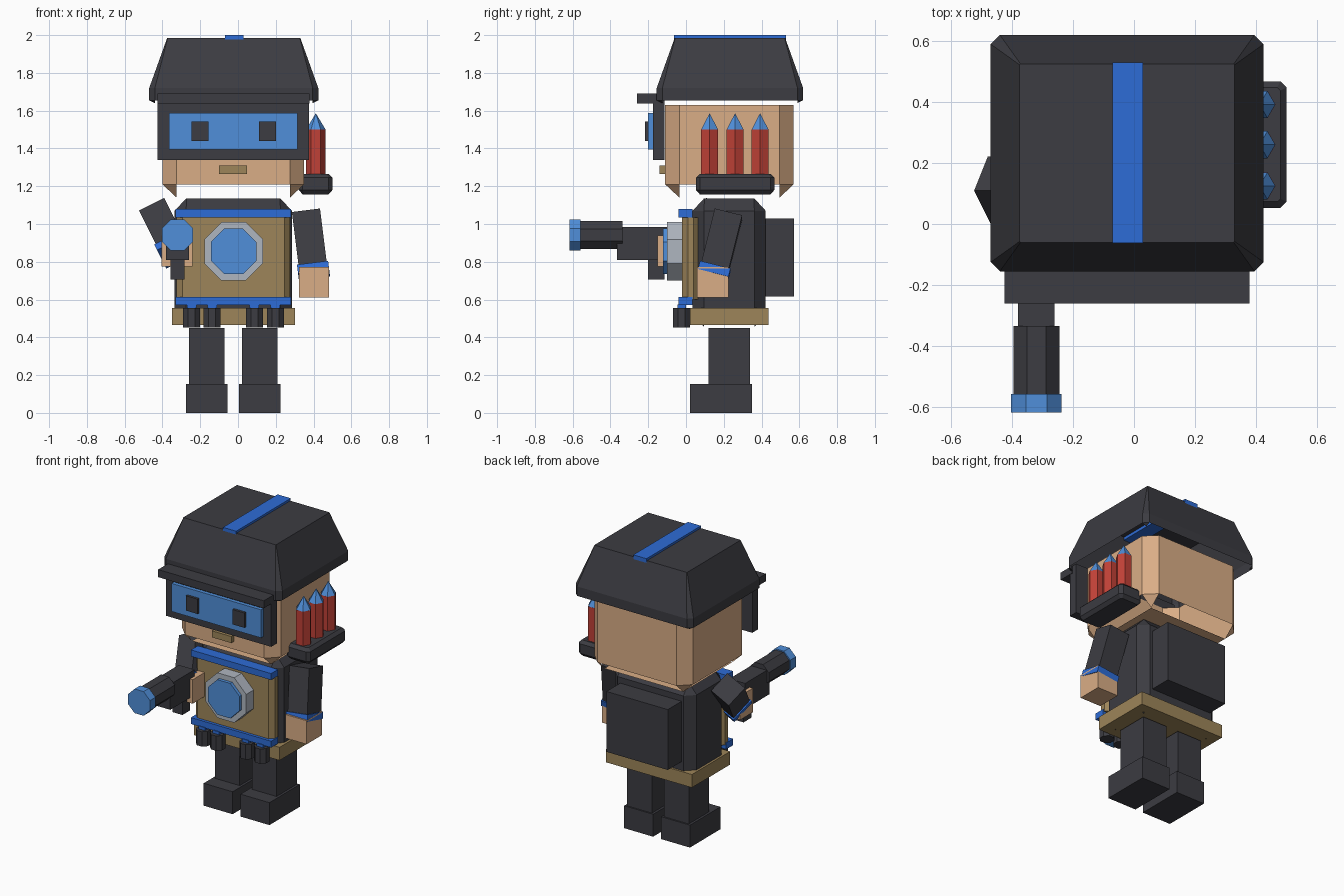
import bpy, bmesh, math
from mathutils import Vector, Matrix

cube = bpy.data.objects.get("Cube")
if cube:
    bpy.data.objects.remove(cube, do_unlink=True)


def material(name, rgb):
    m = bpy.data.materials.new(name)
    m.use_nodes = True
    color = (*rgb, 1)
    m.diffuse_color = color
    bsdf = next(n for n in m.node_tree.nodes if n.type == 'BSDF_PRINCIPLED')
    bsdf.inputs["Base Color"].default_value = color
    bsdf.inputs["Roughness"].default_value = 0.8
    return m


DARK = material("charcoal", (0.045, 0.045, 0.054))
BLUE = material("strong_blue", (0.027, 0.15, 0.67))
GLASS = material("light_blue", (0.08, 0.275, 0.70))
SKIN = material("skin", (0.70, 0.42, 0.24))
OLIVE = material("khaki", (0.34, 0.235, 0.10))
RED = material("red", (0.53, 0.053, 0.038))
GREY = material("light_grey", (0.43, 0.468, 0.527))


def finish(name, bm, mat):
    bmesh.ops.recalc_face_normals(bm, faces=bm.faces)
    me = bpy.data.meshes.new(name)
    bm.to_mesh(me)
    bm.free()
    me.materials.append(mat)
    ob = bpy.data.objects.new(name, me)
    bpy.context.collection.objects.link(ob)
    return ob


def box(name, mat, x, y, z, rot=None):
    """Box from ranges; rot turns it about its own centre."""
    lo, hi = Vector((x[0], y[0], z[0])), Vector((x[1], y[1], z[1]))
    bm = bmesh.new()
    bmesh.ops.create_cube(bm, size=1, matrix=Matrix.Diagonal((*(hi - lo), 1)))
    ob = finish(name, bm, mat)
    ob.location = (lo + hi) / 2
    if rot:
        ob.rotation_euler = rot
    return ob


def prism(name, mat, center, apothem, depth, sides=8, axis='Z', tip=1, turn=0.5):
    """Regular prism or cone along z, or along y."""
    r = apothem / math.cos(math.pi / sides)
    m = Matrix.Rotation(turn * math.tau / sides, 4, 'Z')
    if axis == 'Y':
        m = Matrix.Rotation(math.pi / 2, 4, 'X') @ m
    bm = bmesh.new()
    bmesh.ops.create_cone(bm, cap_ends=True, segments=sides, radius1=r,
                          radius2=r * tip, depth=depth, matrix=m)
    ob = finish(name, bm, mat)
    ob.location = center
    return ob


def block(name, mat, x, y, rings, bottom=True, top=True, drop=0, floor=False):
    """Stacked cut-corner rings (z, inset, corner); drop hangs corner points below."""
    bm = bmesh.new()
    loops = []
    for z, i, c in rings:
        a, b, d, e = x[0] + i, x[1] - i, y[0] + i, y[1] - i
        pts = [(a + c, d), (b - c, d), (b, d + c), (b, e - c),
               (b - c, e), (a + c, e), (a, e - c), (a, d + c)]
        loops.append([bm.verts.new((px, py, z)) for px, py in pts])
    for low, up in zip(loops, loops[1:]):
        for k in range(8):
            n = (k + 1) % 8
            bm.faces.new((low[k], low[n], up[n], up[k]))
    if bottom:
        bm.faces.new(loops[0])
    if top:
        bm.faces.new(loops[-1])
    if drop:
        v = loops[0]
        z = rings[0][0] - drop
        points = []
        for side, front in ((7, 0), (2, 1), (3, 4), (6, 5)):
            p = bm.verts.new((v[front].co.x, v[side].co.y, z))
            bm.faces.new((v[side], v[front], p))
            points.append(p)
        if floor:
            bm.faces.new(points)
    return finish(name, bm, mat)


# Helmet with its centre stripe
hat = block("helmet", DARK, (-0.47, 0.425), (-0.155, 0.62),
            [(1.655, 0, 0.03), (1.72, 0, 0.03), (1.985, 0.095, 0.003)],
            bottom=False, drop=0.015)
box("helmet_stripe", BLUE, (-0.07, 0.03), (-0.063, 0.53), (1.965, 2.0))

# Head and mouth
block("head", SKIN, (-0.4, 0.35), (-0.11, 0.57),
      [(1.21, 0, 0.075), (1.63, 0, 0.075)],
      bottom=False, top=False, drop=0.07, floor=True)
box("mouth", OLIVE, (-0.1, 0.047), (-0.14, -0.11), (1.265, 1.31))

# Goggles
box("goggle_frame", DARK, (-0.425, 0.375), (-0.175, -0.113), (1.34, 1.69))
box("goggle_visor", DARK, (-0.425, 0.378), (-0.26, -0.15), (1.638, 1.69))
box("goggle_lens", GLASS, (-0.365, 0.315), (-0.2, -0.17), (1.395, 1.588))
for cx in (-0.2, 0.155):
    box("eye", DARK, (cx - 0.045, cx + 0.045), (-0.217, -0.19), (1.44, 1.542))

# Torso, vest and backpack
block("torso", DARK, (-0.335, 0.285), (0.035, 0.422),
      [(0.52, 0, 0.06), (1.07, 0, 0.06), (1.135, 0.06, 0.003)], drop=0.065)
block("vest_panel", OLIVE, (-0.325, 0.275), (-0.02, 0.07),
      [(0.6, 0, 0.03), (1.035, 0, 0.03)])
for z in (0.57, 1.035):
    box("vest_band", BLUE, (-0.33, 0.28), (-0.04, 0.035), (z, z + 0.044))
box("backpack", DARK, (-0.262, 0.205), (0.42, 0.572), (0.615, 1.03))

# Chest emblem
prism("chest_ring", GREY, (-0.023, -0.06, 0.855), 0.155, 0.08, axis='Y')
prism("chest_disc", GLASS, (-0.023, -0.085, 0.855), 0.12, 0.075, axis='Y')

# Belt and pouches
box("belt", OLIVE, (-0.35, 0.302), (0.02, 0.436), (0.465, 0.555))
for cx in (-0.245, -0.137, 0.087, 0.198):
    prism("pouch", DARK, (cx, -0.025, 0.504), 0.045, 0.102)
    box("pouch_loop", BLUE, (cx - 0.025, cx + 0.025), (-0.045, 0.0), (0.55, 0.575))

# Legs and boots
for cx in (-0.165, 0.115):
    box("leg", DARK, (cx - 0.094, cx + 0.094), (0.12, 0.34), (0.15, 0.45))
    box("boot", DARK, (cx - 0.11, cx + 0.11), (0.02, 0.35), (0, 0.154))


def arm(side, top, end, hand):
    """Sleeve and cuff along a line, with an upright hand."""
    top, end = Vector(top), Vector(end)
    up = (top - end).normalized()
    # Turn about x, then y, so the sleeve follows the line
    rot = (-math.asin(up.y), math.atan2(up.x, up.z), 0)
    length = (top - end).length
    for part, mat, w, a, b in (("sleeve", DARK, 0.075, 0, length),
                               ("cuff", BLUE, 0.083, length, length + 0.045)):
        c = top - up * (a + b) / 2
        h = (b - a) / 2
        box(side + "_" + part, mat, (c.x - w, c.x + w), (c.y - w, c.y + w),
            (c.z - h, c.z + h), rot)
    box(side + "_hand", SKIN, *hand)


arm("left", (0.362, 0.225, 1.055), (0.397, 0.155, 0.775),
    ((0.322, 0.482), (0.057, 0.226), (0.61, 0.772)))
arm("right", (-0.435, 0.165, 1.06), (-0.345, -0.015, 0.88),
    ((-0.405, -0.24), (-0.15, -0.01), (0.775, 0.94)))

# Hand cannon
GX = -0.32
box("cannon_body", DARK, (GX - 0.06, GX + 0.06), (-0.365, -0.1), (0.81, 0.985))
box("cannon_grip", DARK, (GX - 0.037, GX + 0.037), (-0.2, -0.115), (0.705, 0.82))
prism("cannon_barrel", DARK, (GX, -0.45, 0.942), 0.075, 0.23, axis='Y')
prism("cannon_tip", GLASS, (GX, -0.588, 0.942), 0.083, 0.06, axis='Y')

# Shoulder rack with three rockets
block("rocket_rack", DARK, (0.322, 0.5), (0.053, 0.468),
      [(1.157, 0.02, 0.01), (1.18, 0, 0.02), (1.245, 0, 0.02), (1.265, 0.02, 0.01)])
for cy in (0.125, 0.26, 0.392):
    prism("rocket_body", RED, (0.412, cy, 1.378), 0.045, 0.245, sides=6)
    prism("rocket_nose", GLASS, (0.412, cy, 1.543), 0.045, 0.087, sides=6, tip=0)
